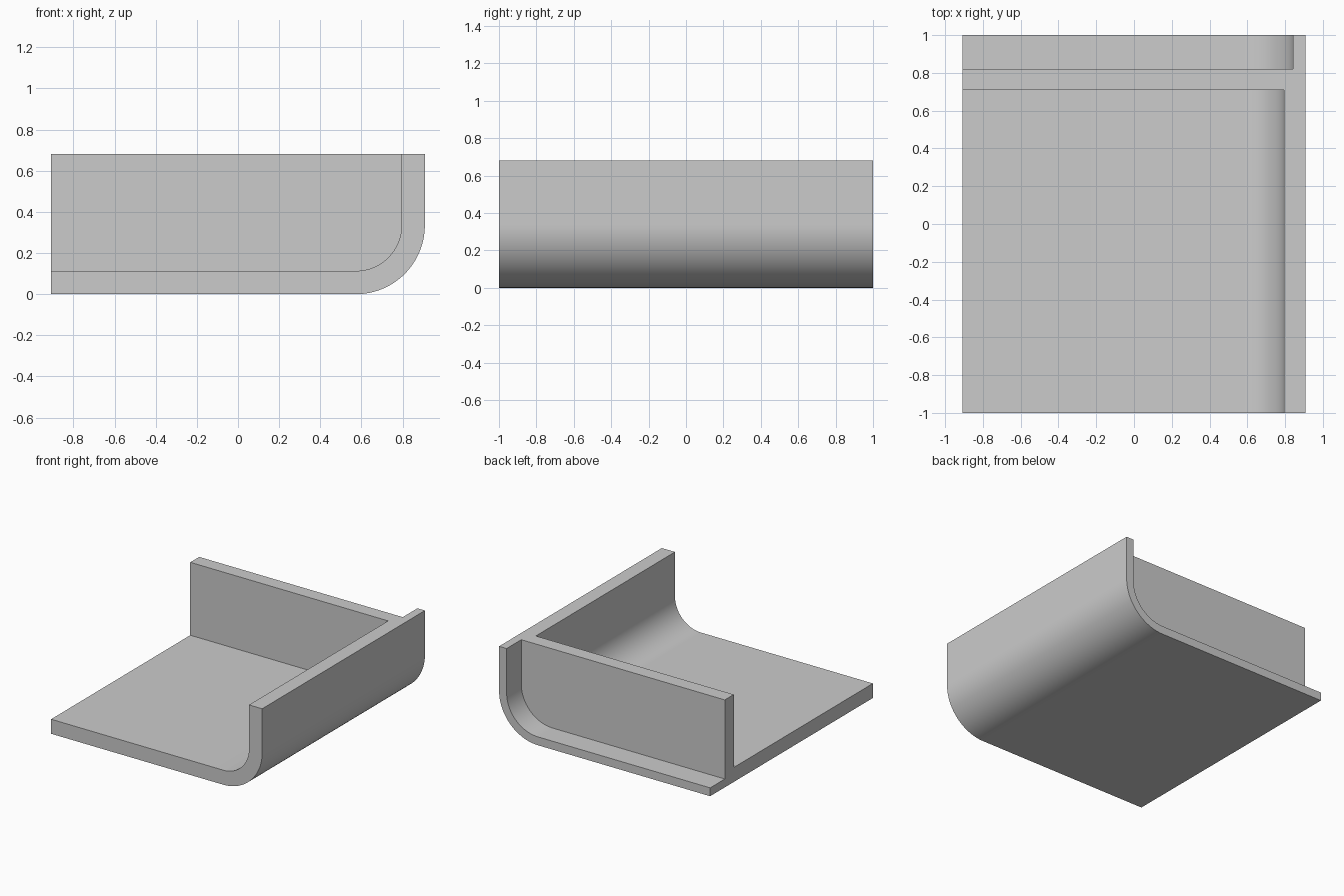
import bpy, bmesh
from math import sin, cos, pi

if "Cube" in bpy.data.objects:
    bpy.data.objects.remove(bpy.data.objects["Cube"])

HALF_WIDTH, HEIGHT, BEND = 0.908, 0.68, 0.335
SEGMENTS = 32

grey = bpy.data.materials.new("plain grey")
grey.use_nodes = True
colour = (0.6, 0.6, 0.6, 1)
grey.diffuse_color = colour
grey.node_tree.nodes["Principled BSDF"].inputs["Base Color"].default_value = colour


def rounded_prism(name, inset, y0, y1, overshoot=0.0):
    """Block with one rounded lower edge, offset inwards from the outer shell."""
    cx, cz, r = HALF_WIDTH - BEND, BEND, BEND - inset
    left, top = -HALF_WIDTH - overshoot, HEIGHT + overshoot
    profile = [(left, inset)]
    for i in range(SEGMENTS + 1):
        a = pi / 2 * i / SEGMENTS
        profile.append((cx + r * sin(a), cz - r * cos(a)))
    profile += [(HALF_WIDTH - inset, top), (left, top)]
    bm = bmesh.new()
    face = bm.faces.new([bm.verts.new((x, y0, z)) for x, z in profile])
    extruded = bmesh.ops.extrude_face_region(bm, geom=[face])["geom"]
    moved = [v for v in extruded if isinstance(v, bmesh.types.BMVert)]
    bmesh.ops.translate(bm, verts=moved, vec=(0, y1 - y0, 0))
    bmesh.ops.recalc_face_normals(bm, faces=bm.faces)
    mesh = bpy.data.meshes.new(name)
    bm.to_mesh(mesh)
    bm.free()
    mesh.materials.append(grey)
    obj = bpy.data.objects.new(name, mesh)
    bpy.context.collection.objects.link(obj)
    return obj


# Outer shell, hollowed on both sides of the upright wall
tray = rounded_prism("curved_tray_with_wall", 0, -1, 1)
cutters = [
    rounded_prism("front_hollow", 0.113, -1.1, 0.71, 0.1),
    rounded_prism("rear_recess", 0.065, 0.82, 1.1, 0.1),
]

bpy.ops.object.select_all(action="DESELECT")
bpy.context.view_layer.objects.active = tray
tray.select_set(True)
for cutter in cutters:
    cutter.hide_render = True
    cut = tray.modifiers.new(cutter.name, "BOOLEAN")
    cut.operation, cut.solver, cut.object = "DIFFERENCE", "EXACT", cutter
    bpy.ops.object.modifier_apply(modifier=cut.name)
    bpy.data.objects.remove(cutter)

# Smooth bends with crisp edges
bpy.ops.object.shade_smooth_by_angle(angle=pi / 6)
